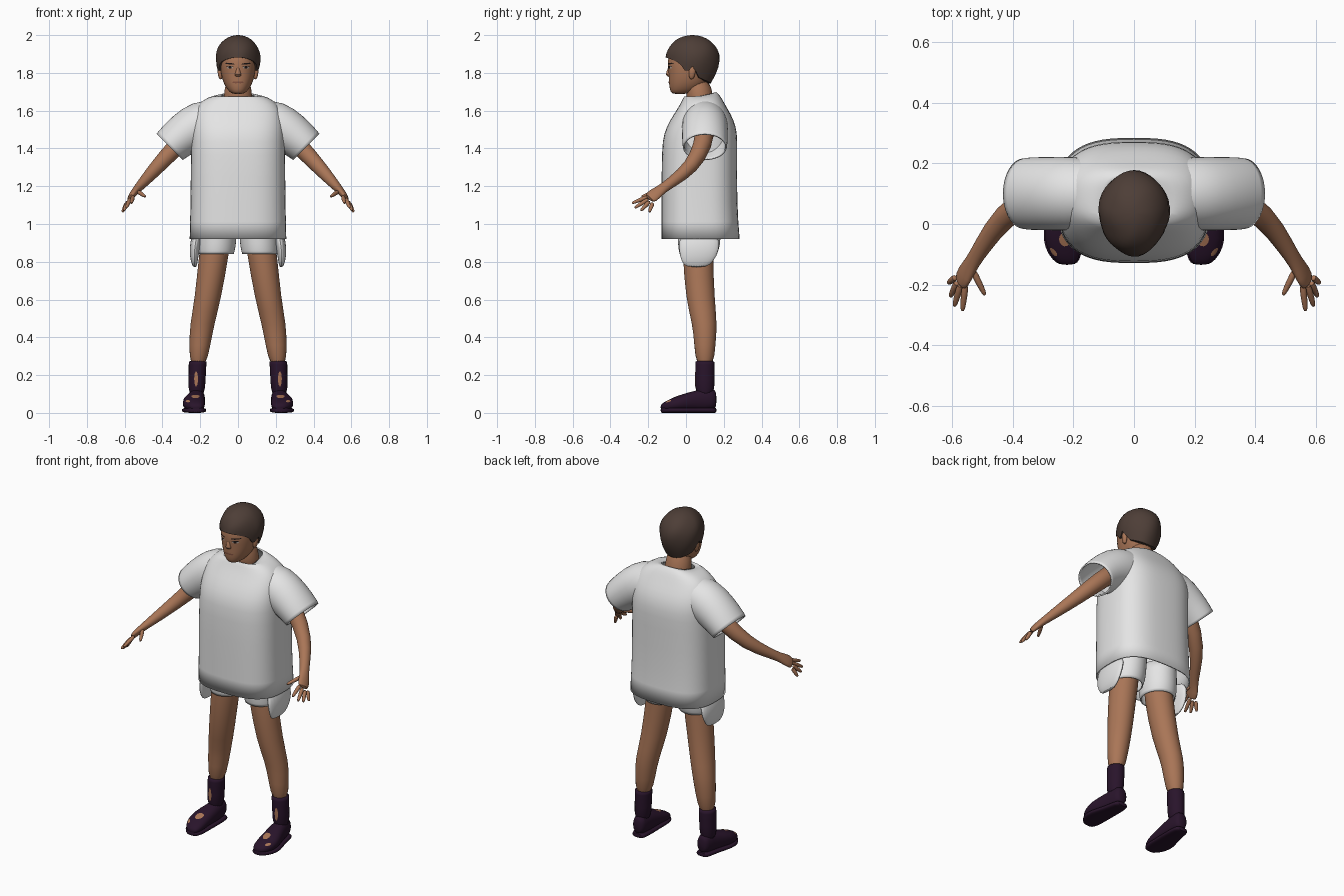
import bpy, bmesh, math
from mathutils import Vector
from mathutils.bvhtree import BVHTree

if "Cube" in bpy.data.objects:
    bpy.data.objects.remove(bpy.data.objects["Cube"], do_unlink=True)

UP, BACK = Vector((0, 0, 1)), Vector((0, 1, 0))
parts = []


def material(name, color):
    mat = bpy.data.materials.new(name)
    mat.use_nodes = True
    mat.diffuse_color = (*color, 1)
    mat.node_tree.nodes["Principled BSDF"].inputs["Base Color"].default_value = (*color, 1)
    return mat


skin = material("warm skin", (.40, .18, .095))
white = material("white cloth", (.78, .78, .78))
brown = material("brown hair", (.075, .048, .038))
plum = material("dark plum leather", (.022, .007, .024))
black = material("dark brow", (.012, .008, .008))
eye_white = material("eye white", (.42, .36, .32))
lip = material("lip", (.24, .09, .055))


def finish(name, bm, mat, mirror=False, smooth=0, thick=0):
    """Turn a bmesh into an object with its modifiers."""
    bmesh.ops.remove_doubles(bm, verts=bm.verts, dist=.0001)
    bmesh.ops.recalc_face_normals(bm, faces=bm.faces)
    mesh = bpy.data.meshes.new(name)
    bm.to_mesh(mesh)
    bm.free()
    mesh.materials.append(mat)
    obj = bpy.data.objects.new(name, mesh)
    bpy.context.collection.objects.link(obj)
    if mirror:
        obj.modifiers.new("Mirror", 'MIRROR').use_mirror_merge = False
    if smooth:
        sub = obj.modifiers.new("Subdivision", 'SUBSURF')
        sub.levels = sub.render_levels = smooth
    if thick:
        obj.modifiers.new("Solidify", 'SOLIDIFY').thickness = thick
    parts.append(obj)
    return obj


def bridge(bm, loops):
    for low, high in zip(loops, loops[1:]):
        for i in range(len(low)):
            j = (i + 1) % len(low)
            bm.faces.new((low[i], low[j], high[j], high[i]))


def loft(name, rings, mat, axis=None, power=2, sides=20, cap=True, tilt=0, **options):
    """Skin rings (x, y, z, radius_u, radius_v); rings follow the path unless axis is set.
    radius_u lies along y, or along z where the axis is y. tilt slopes the last ring."""
    bm = bmesh.new()
    centres = [Vector(r[:3]) for r in rings]
    loops = []
    for k, (centre, ring) in enumerate(zip(centres, rings)):
        d = axis or (centres[min(k + 1, len(rings) - 1)] - centres[max(k - 1, 0)]).normalized()
        ref = UP if axis is BACK else BACK
        u = (ref - d * ref.dot(d)).normalized()
        v = d.cross(u)
        loop = []
        for i in range(sides):
            a = math.tau * i / sides
            c, s = math.cos(a), math.sin(a)
            cu = math.copysign(abs(c) ** (2 / power), c) * ring[3]
            sv = math.copysign(abs(s) ** (2 / power), s) * ring[4]
            p = centre + u * cu + v * sv
            if tilt and k == len(rings) - 1:
                p.z += cu * tilt
            loop.append(bm.verts.new(p))
        loops.append(loop)
    bridge(bm, loops)
    if cap:
        bm.faces.new(loops[0])
        bm.faces.new(loops[-1])
    return finish(name, bm, mat, **{"smooth": 1, **options})


def stack(profile):
    """Rings from (z, half width, front y, back y)."""
    return [(0, (f + b) / 2, z, (b - f) / 2, w) for z, w, f, b in profile]


def patch(name, target, mat, x, z, w, h, slant=0, lift=.002):
    """Thin oval plate laid on the front of a target part."""
    tree = BVHTree.FromObject(target, bpy.context.evaluated_depsgraph_get())
    bm = bmesh.new()
    loops = []
    for r in (.01, .5, 1):
        loop = []
        for i in range(14):
            a = math.tau * i / 14
            px = x + w * r * math.cos(a)
            pz = z + h * r * math.sin(a) + slant * (px - x)
            hit = tree.ray_cast(Vector((px, -1, pz)), BACK)[0]
            if hit is None:
                hit = tree.find_nearest(Vector((px, -.1, pz)))[0]
            loop.append(bm.verts.new(hit - BACK * lift))
        loops.append(loop)
    bridge(bm, loops)
    bm.faces.new(loops[0])
    return finish(name, bm, mat, mirror=True)


# Shirt: boxy body, open at hem and collar, with wide sleeves
loft("shirt_body", stack([
    (.92, .257, -.13, .285), (1.1, .252, -.13, .27), (1.4, .25, -.13, .272),
    (1.48, .25, -.118, .272), (1.55, .245, -.085, .255), (1.61, .23, -.045, .22),
    (1.655, .19, -.02, .195), (1.683, .13, -.008, .178), (1.678, .085, -.005, .16)]),
    white, axis=UP, power=2.8, sides=32, cap=False, tilt=.25, thick=.008)
loft("sleeve", [(.1, .1, 1.55, .11, .11), (.2, .1, 1.53, .125, .128), (.28, .1, 1.48, .122, .115),
                (.34, .1, 1.43, .122, .104), (.362, .1, 1.408, .118, .1)],
     white, cap=False, mirror=True, thick=.008)

# Shorts: loose legs and hanging side flaps
loft("shorts_leg", [(.105, .07, 1.02, .12, .102), (.11, .07, .92, .115, .103),
                    (.113, .068, .87, .11, .1), (.115, .065, .84, .1, .094)],
     white, axis=UP, cap=False, mirror=True, thick=.006)
loft("shorts_side_flap", [(.215, .07, .96, .11, .03), (.232, .07, .86, .11, .028),
                          (.232, .06, .8, .085, .018), (.228, .055, .77, .055, .01)],
     white, axis=UP, mirror=True)

# Legs, socks and shoes
loft("leg", [(.11, .065, .98, .085, .08), (.127, .062, .84, .081, .08), (.16, .075, .6, .077, .07),
             (.19, .1, .47, .066, .065), (.202, .1, .36, .057, .057), (.213, .1, .24, .046, .042)],
     skin, axis=UP, mirror=True)
sock = loft("sock", [(.213, .1, .275, .052, .048), (.214, .1, .27, .052, .048),
                     (.216, .1, .18, .051, .045), (.22, .1, .08, .052, .045)],
            plum, axis=UP, mirror=True)
last = [(.215, .162, .07, .035, .025), (.215, .148, .075, .06, .04), (.22, .06, .066, .056, .047),
        (.236, -.02, .056, .044, .062), (.232, -.08, .042, .034, .058),
        (.223, -.12, .034, .022, .04), (.22, -.135, .03, .01, .02)]
shoe = loft("shoe", last, plum, axis=BACK, power=2.3, mirror=True)
loft("shoe_sole", [(x, y, .014, .014, w + .005) for x, y, z, h, w in last],
     plum, axis=BACK, power=3, mirror=True)
patch("sock_gap", sock, skin, .222, .18, .01, .04)
patch("shoe_gap", shoe, skin, .225, .087, .022, .009)
patch("toe_gap", shoe, skin, .265, .062, .012, .006)

# Arms, hands and fingers
loft("arm", [(.2, .1, 1.53, .055, .055), (.32, .095, 1.42, .05, .05), (.43, .03, 1.3, .04, .04),
             (.5, -.075, 1.222, .03, .029), (.532, -.125, 1.187, .026, .022),
             (.557, -.165, 1.158, .038, .018), (.575, -.2, 1.13, .036, .014)],
     skin, mirror=True)
fingers = {
    "thumb": ((.535, -.145, 1.175), (.49, -.235, 1.145)),
    "index_finger": ((.555, -.195, 1.147), (.565, -.287, 1.11)),
    "middle_finger": ((.57, -.195, 1.135), (.592, -.272, 1.085)),
    "ring_finger": ((.582, -.19, 1.122), (.605, -.24, 1.07)),
    "little_finger": ((.588, -.175, 1.115), (.612, -.195, 1.062)),
}
for name, (base, tip) in fingers.items():
    a, b = Vector(base), Vector(tip)
    loft(name, [(*a.lerp(b, t), r, r) for t, r in ((0, .013), (.5, .012), (.9, .009), (1, .005))],
         skin, sides=8, mirror=True)

# Neck, head, nose and ears
loft("neck", stack([(1.6, .08, .01, .16), (1.67, .077, .002, .145), (1.78, .066, -.005, .125)]),
     skin, axis=UP)
head = loft("head", stack([
    (1.688, .025, -.068, 0), (1.697, .045, -.082, .05), (1.73, .07, -.09, .1),
    (1.77, .085, -.092, .125), (1.81, .093, -.094, .14), (1.86, .097, -.1, .15),
    (1.91, .09, -.088, .14), (1.95, .06, -.05, .11)]), skin, axis=UP, power=2.2, sides=24)
loft("nose", [(0, -.086, 1.838, .006, .008), (0, -.09, 1.805, .014, .012),
              (0, -.093, 1.79, .016, .02), (0, -.086, 1.778, .008, .012)],
     skin, axis=UP, sides=12)
loft("ear", [(.09, .03, 1.765, .008, .006), (.094, .03, 1.78, .016, .012),
             (.098, .035, 1.82, .021, .013), (.094, .036, 1.84, .01, .006)],
     skin, axis=UP, sides=12, mirror=True)

# Face details
patch("eye", head, eye_white, .042, 1.828, .017, .006)
patch("iris", head, black, .042, 1.828, .008, .006, lift=.004)
patch("upper_lid", head, black, .043, 1.835, .02, .0025, lift=.004)
patch("eyebrow", head, black, .044, 1.849, .026, .004, slant=.1)
patch("mouth", head, lip, .012, 1.75, .018, .005)

# Hair: a dome reaching down to a hairline that dips at the temples and nape
HAIRLINE = ((-1, 1.882), (-.75, 1.868), (-.5, 1.852), (-.25, 1.8), (0, 1.835), (.3, 1.775), (1, 1.745))


def hairline(s):
    for (s0, z0), (s1, z1) in zip(HAIRLINE, HAIRLINE[1:]):
        if s <= s1:
            return z0 + (z1 - z0) * (s - s0) / (s1 - s0)
    return HAIRLINE[-1][1]


bm = bmesh.new()
loops = []
for row in range(13):
    t = min(row, 11) / 11
    loop = []
    for i in range(40):
        a = math.tau * i / 40
        c, s = math.cos(a), math.sin(a)
        z = hairline(s) + (2.0 - hairline(s)) * (1 - t * t)
        rise = z - 1.88
        r = math.sqrt(max(0, 1 - (rise / .12) ** 2)) if rise > 0 else 1 - 17 * rise ** 2
        r *= 1 + .015 * math.sin(5 * a + 9 * t)
        if row == 12:
            r *= .8
        loop.append(bm.verts.new((.118 * c * r * (1 + .12 * min(s, 0)), .035 + .141 * s * r, z)))
    loops.append(loop)
bridge(bm, loops)
finish("hair", bm, brown)

# Smooth shading with sharp edges kept
bpy.ops.object.select_all(action='DESELECT')
for obj in parts:
    obj.select_set(True)
bpy.context.view_layer.objects.active = parts[0]
bpy.ops.object.shade_smooth_by_angle(angle=math.radians(50))
